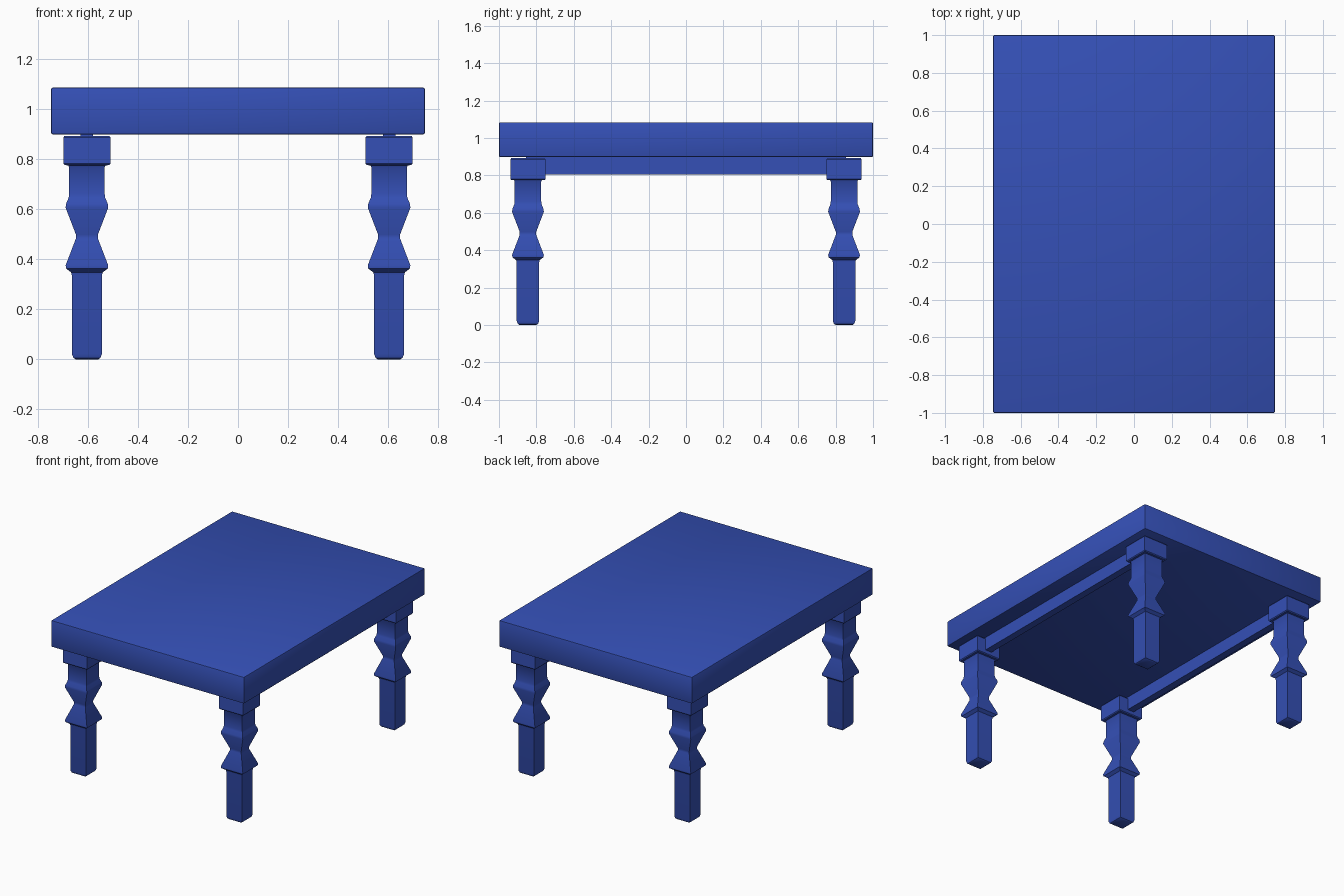
import bpy, bmesh, math

if "Cube" in bpy.data.objects:
    bpy.data.objects.remove(bpy.data.objects["Cube"])

blue = bpy.data.materials.new("blue_paint")
blue.diffuse_color = (0.035, 0.08, 0.47, 1)
blue.use_nodes = True
blue.node_tree.nodes["Principled BSDF"].inputs["Base Color"].default_value = blue.diffuse_color

LEG_X, LEG_Y = 0.603, 0.845


def finish(obj, angle=35):
    obj.data.materials.append(blue)
    bpy.ops.object.select_all(action='DESELECT')
    obj.select_set(True)
    bpy.context.view_layer.objects.active = obj
    bpy.ops.object.shade_smooth_by_angle(angle=math.radians(angle))


def box(name, x, y, z, bevel):
    """Bevelled box from (min, max) ranges."""
    bpy.ops.mesh.primitive_cube_add(size=1, location=[sum(r) / 2 for r in (x, y, z)])
    obj = bpy.context.object
    obj.name = name
    obj.scale = [r[1] - r[0] for r in (x, y, z)]
    bpy.ops.object.transform_apply(location=False, rotation=False, scale=True)
    if bevel:
        mod = obj.modifiers.new("bevel", 'BEVEL')
        mod.width, mod.segments = bevel, 2
        bpy.ops.object.modifier_apply(modifier="bevel")
    finish(obj)


# Square leg: (half width, height) from foot to capital
PROFILE = [
    (0.045, 0.0), (0.054, 0.006), (0.060, 0.022),
    (0.060, 0.335), (0.063, 0.347), (0.083, 0.362), (0.085, 0.375),
    (0.044, 0.482), (0.044, 0.498),
    (0.085, 0.605), (0.083, 0.621), (0.073, 0.645), (0.071, 0.660),
    (0.071, 0.768), (0.075, 0.774), (0.089, 0.775), (0.094, 0.781),
    (0.094, 0.886), (0.089, 0.892),
]


def leg(name, x, y):
    bm = bmesh.new()
    rings = [[bm.verts.new((sx * w, sy * w, z))
              for sx, sy in ((-1, -1), (1, -1), (1, 1), (-1, 1))] for w, z in PROFILE]
    for a, b in zip(rings, rings[1:]):
        for i in range(4):
            j = (i + 1) % 4
            bm.faces.new((a[i], a[j], b[j], b[i]))
    bm.faces.new(rings[0][::-1])
    bm.faces.new(rings[-1])
    mesh = bpy.data.meshes.new(name)
    bm.to_mesh(mesh)
    bm.free()
    obj = bpy.data.objects.new(name, mesh)
    obj.location = (x, y, 0)
    bpy.context.collection.objects.link(obj)
    finish(obj)


# Table top
box("table_top", (-0.746, 0.746), (-1, 1), (0.898, 1.084), 0.007)

# Four legs and the two long rails between them
for side, sx in (("left", -1), ("right", 1)):
    for end, sy in (("front", -1), ("back", 1)):
        leg(f"{end}_{side}_leg", sx * LEG_X, sy * LEG_Y)
    cx = sx * LEG_X
    box(f"{side}_rail", (cx - 0.025, cx + 0.025), (-0.855, 0.855), (0.805, 0.899), 0)
